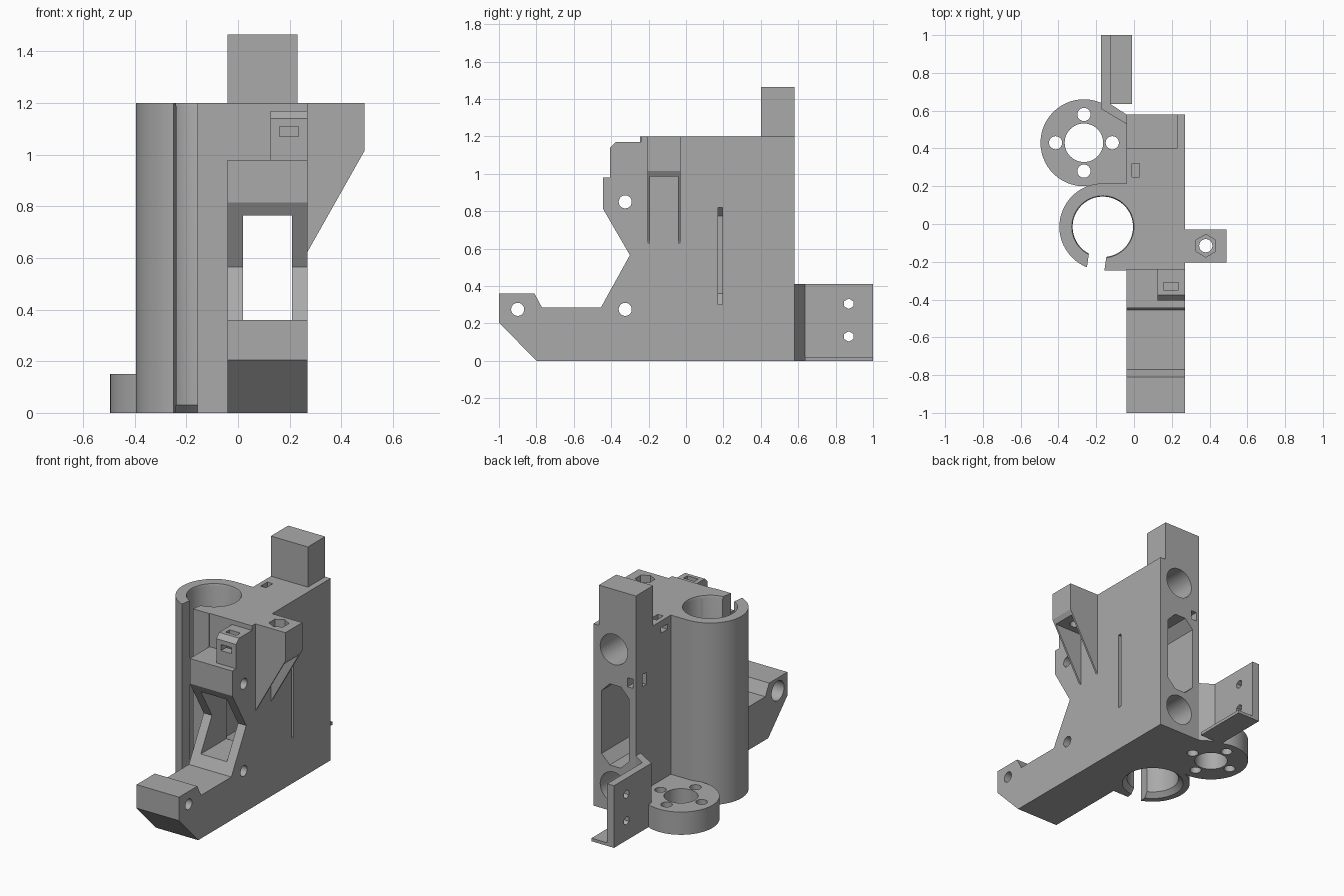
import bpy, bmesh, math
from math import pi, cos, sin

if "Cube" in bpy.data.objects:
    bpy.data.objects.remove(bpy.data.objects["Cube"], do_unlink=True)

grey = bpy.data.materials.new("plain grey")
grey.use_nodes = True
COLOUR = (0.4, 0.4, 0.4, 1)
grey.diffuse_color = COLOUR
grey.node_tree.nodes["Principled BSDF"].inputs["Base Color"].default_value = COLOUR

AXES = {"x": lambda u, v, w: (w, u, v),
        "y": lambda u, v, w: (u, w, v),
        "z": lambda u, v, w: (u, v, w)}


def prism(name, pts, axis, lo, hi, top_pts=None):
    """Extrude an outline along an axis, optionally to a second outline."""
    bm = bmesh.new()
    place = AXES[axis]
    a = [bm.verts.new(place(u, v, lo)) for u, v in pts]
    b = [bm.verts.new(place(u, v, hi)) for u, v in (top_pts or pts)]
    bm.faces.new(a)
    bm.faces.new(b)
    for i in range(len(a)):
        j = (i + 1) % len(a)
        bm.faces.new((a[i], a[j], b[j], b[i]))
    bmesh.ops.recalc_face_normals(bm, faces=bm.faces)
    mesh = bpy.data.meshes.new(name)
    bm.to_mesh(mesh)
    bm.free()
    mesh.materials.append(grey)
    ob = bpy.data.objects.new(name, mesh)
    bpy.context.collection.objects.link(ob)
    return ob


def circle(u, v, r, n=48, start=0, sweep=2 * pi):
    steps = n if sweep == 2 * pi else n - 1
    return [(u + r * cos(start + sweep * i / steps),
             v + r * sin(start + sweep * i / steps)) for i in range(n)]


def rect(u0, u1, v0, v1, c=0):
    if not c:
        return [(u0, v0), (u1, v0), (u1, v1), (u0, v1)]
    return [(u0 + c, v0), (u1 - c, v0), (u1, v0 + c), (u1, v1 - c),
            (u1 - c, v1), (u0 + c, v1), (u0, v1 - c), (u0, v0 + c)]


def cut(targets, pts, axis, lo, hi, top_pts=None):
    """Subtract an extruded outline from each target."""
    cutter = prism("cutter", pts, axis, lo, hi, top_pts)
    cutter.hide_render = True
    for ob in targets:
        mod = ob.modifiers.new("cut", "BOOLEAN")
        mod.operation, mod.solver, mod.object = "DIFFERENCE", "EXACT", cutter
        graph = bpy.context.evaluated_depsgraph_get()
        mesh = bpy.data.meshes.new_from_object(ob.evaluated_get(graph))
        ob.modifiers.clear()
        ob.data = mesh
    bpy.data.objects.remove(cutter, do_unlink=True)


L, R = -0.04, 0.27   # body sides

# Main body with the front arm
body = prism("main_body", [
    (-0.8, 0), (0.58, 0), (0.58, 1.2), (-0.24, 1.2), (-0.24, 0.98),
    (-0.445, 0.98), (-0.445, 0.815), (-0.3, 0.565), (-0.455, 0.285),
    (-0.77, 0.285), (-0.81, 0.36), (-1, 0.36), (-1, 0.205)], "x", L, R)
top_block = prism("top_block", rect(L, 0.23, 0.4, 0.58), "z", 1.2, 1.465)

# Small slotted block above the front
nut_block = prism("front_nut_block", [
    (-0.24, 0.98), (-0.24, 1.17), (-0.375, 1.17), (-0.405, 1.14), (-0.405, 0.98)],
    "x", 0.125, R)
cut([nut_block], rect(0.16, 0.235, 1.07, 1.11), "y", -0.5, -0.28)
cut([nut_block], rect(0.155, 0.235, -0.35, -0.31), "z", 1.05, 1.3)

# Belt window and blind rod sockets in the back
cut([body], rect(0.01, 0.21, 0.3, 0.835, 0.06), "y", -0.15, 0.7)
cut([body], rect(0.02, 0.21, 0.355, 0.765), "y", -0.6, -0.1)
for z in (0.16, 1.07):
    cut([body], circle(0.12, z, 0.1), "y", -0.1, 0.7)

# Cross holes, with wider recesses on the left-hand end
for y, z in ((-0.9, 0.275), (-0.325, 0.275), (-0.325, 0.85)):
    cut([body], circle(y, z, 0.035, 24), "x", -0.2, 0.5)
cut([body], circle(-0.9, 0.275, 0.065, 24), "x", -0.2, 0.04)

# Narrow side slit, nut traps and their openings
cut([body], rect(0.17, 0.195, 0.3, 0.82), "x", 0.15, 0.4)
cut([body], rect(-0.02, 0.02, 0.85, 0.91), "y", 0.47, 0.7)
cut([body], rect(0.47, 0.51, 0.84, 0.92), "x", -0.2, 0.02)
cut([body], rect(-0.01, 0.03, 0.25, 0.32), "z", 1.12, 1.3)
cut([body], rect(0.25, 0.32, 1.12, 1.155), "x", -0.2, 0.03)

# Bearing tube, bored through the body's side and slit at the front
CX, CY = -0.165, -0.015
tube = prism("bearing_tube",
             circle(CX, CY, 0.23, 40, pi / 2, pi) + [(L, CY - 0.23), (L, CY + 0.23)],
             "z", 0, 1.2)
cut([tube, body], circle(CX, CY, 0.16, 64), "z", -0.1, 1.3)
cut([tube, body], circle(CX, CY, 0.192, 64), "z", -0.002, 0.03, circle(CX, CY, 0.16, 64))
cut([tube, body], circle(CX, CY, 0.16, 64), "z", 1.185, 1.201, circle(CX, CY, 0.165, 64))
cut([tube], [(-0.255, -0.27), (-0.16, -0.27), (-0.136, -0.1), (-0.231, -0.1)],
    "z", -0.1, 1.3)

# Side bracket: sloped block hollowed into two thin ribs, with a hex recess
bracket = prism("side_bracket", [(R, 0.625), (0.49, 1.015), (0.49, 1.2), (R, 1.2)],
                "y", -0.205, -0.03)
cut([bracket], rect(-0.193, -0.042, 0.5, 0.985), "x", R, 0.6)
cut([bracket], circle(0.38, -0.115, 0.035, 24), "z", 0.9, 1.3)
cut([bracket], circle(0.38, -0.115, 0.06, 6, pi / 2), "z", 1.13, 1.3)

# Round foot for the lead screw, with a bolt circle
FX, FY = -0.265, 0.43
foot = prism("screw_foot",
             circle(FX, FY, 0.23, 64, math.radians(30), math.radians(240))
             + [(FX, 0.2), (L, 0.21), (L, 0.545)], "z", 0, 0.15)
cut([foot], circle(FX, FY, 0.102), "z", -0.1, 0.3)
for k in range(4):
    a = k * pi / 2
    cut([foot], circle(FX + 0.15 * cos(a), FY + 0.15 * sin(a), 0.035, 24), "z", -0.1, 0.3)

# Switch plate at the back with a thin bottom flange
plate = prism("switch_plate", [
    (-0.175, 1), (-0.175, 0.61), (L, 0.53), (L, 0.58), (-0.125, 0.635), (-0.125, 1)],
    "z", 0, 0.41)
for z in (0.13, 0.305):
    cut([plate], circle(0.87, z, 0.028, 6, pi / 2), "x", -0.3, 0.1)
prism("plate_flange", rect(-0.125, -0.01, 0.635, 1), "z", 0, 0.02)

# Smooth the curved walls, keep the edges sharp
for ob in list(bpy.context.collection.objects):
    if ob.type == "MESH" and ob.data.materials and ob.data.materials[0] == grey:
        bpy.ops.object.select_all(action="DESELECT")
        ob.select_set(True)
        bpy.context.view_layer.objects.active = ob
        bpy.ops.object.shade_smooth_by_angle(angle=math.radians(25))
